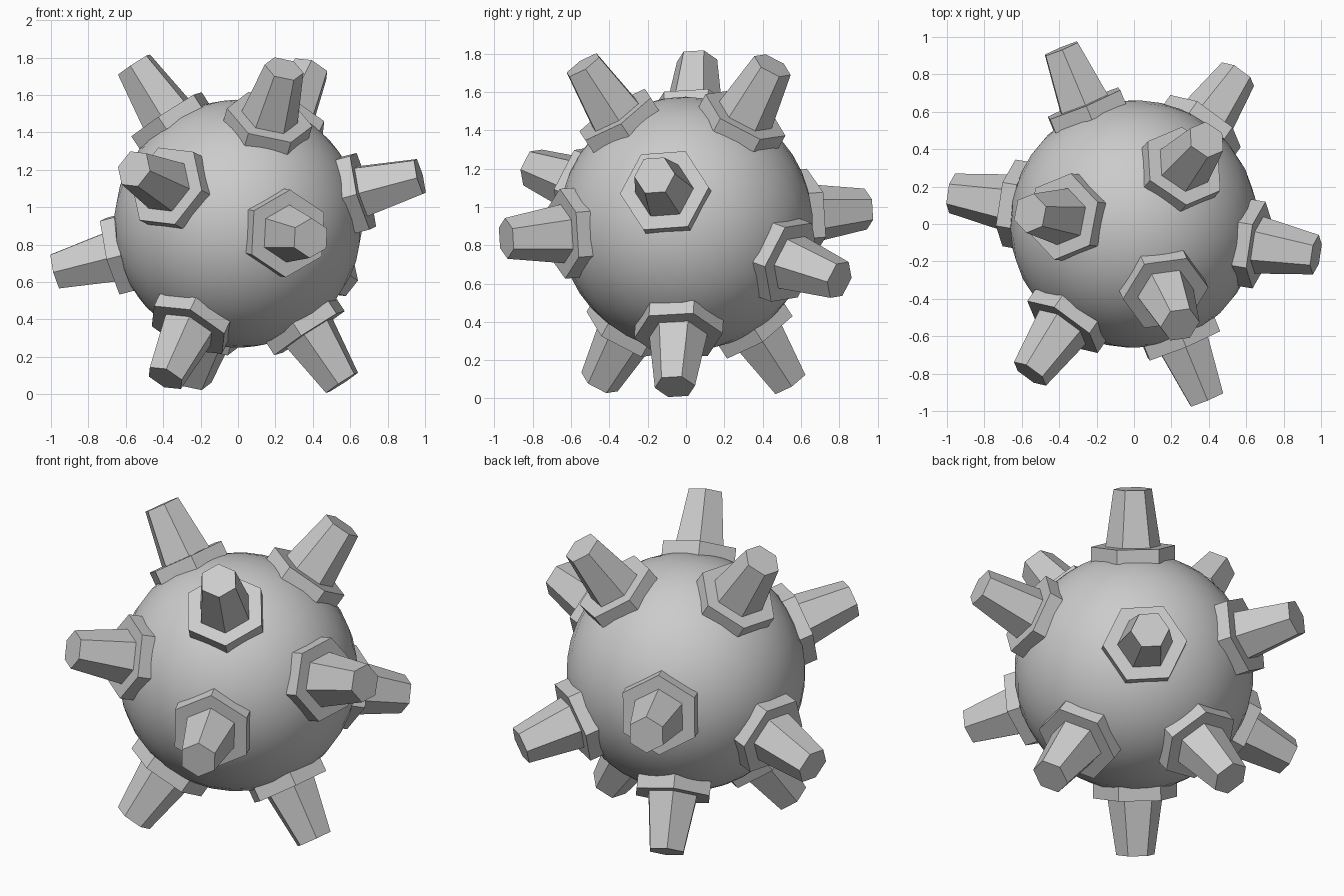
import bpy
from math import radians, sin, cos, pi
from mathutils import Matrix, Vector

if "Cube" in bpy.data.objects:
    bpy.data.objects.remove(bpy.data.objects["Cube"])

CENTRE = Vector((0, 0, 0.912))
RADIUS = 0.663
TILT = Matrix.Rotation(radians(33), 3, 'X') @ Matrix.Rotation(radians(14), 3, 'Y')


def frame(direction, up, dist):
    """Matrix whose z runs along direction and y towards up, at dist from the centre."""
    z = (TILT @ direction).normalized()
    y = TILT @ up
    y = (y - z * y.dot(z)).normalized()
    x = y.cross(z)
    rot = Matrix((x, y, z)).transposed().to_4x4()
    return Matrix.Translation(CENTRE + z * dist) @ rot


def hex_part(name, direction, up, r_in, r_out, start, end):
    """Six-sided tapered block between two distances from the centre."""
    bpy.ops.mesh.primitive_cone_add(vertices=6, radius1=r_in, radius2=r_out, depth=end - start)
    ob = bpy.context.object
    ob.name = name
    ob.matrix_world = frame(direction, up, (start + end) / 2)


# smooth round body
bpy.ops.mesh.primitive_uv_sphere_add(segments=32, ring_count=20, radius=RADIUS)
body = bpy.context.object
body.name = "body"
body.matrix_world = Matrix.Translation(CENTRE) @ TILT.to_4x4()
bpy.ops.object.shade_smooth()

# one pole plus a ring of five; each has an opposite twin
lat = radians(31.2)
spots = [(Vector((0, 0, 1)), Vector((1, 0, 0)))]
for i in range(5):
    a = i * 2 * pi / 5
    spots.append((Vector((cos(lat) * cos(a), cos(lat) * sin(a), sin(lat))), Vector((0, 0, 1))))

# hexagonal collars and blunt spikes
for i, (d, up) in enumerate(spots):
    for sign, side in ((1, "upper"), (-1, "lower")):
        hex_part(f"collar_{side}_{i}", d * sign, up, 0.235, 0.235, 0.62, 0.70)
        hex_part(f"spike_{side}_{i}", d * sign, up, 0.16, 0.107, 0.66, 1.018)
